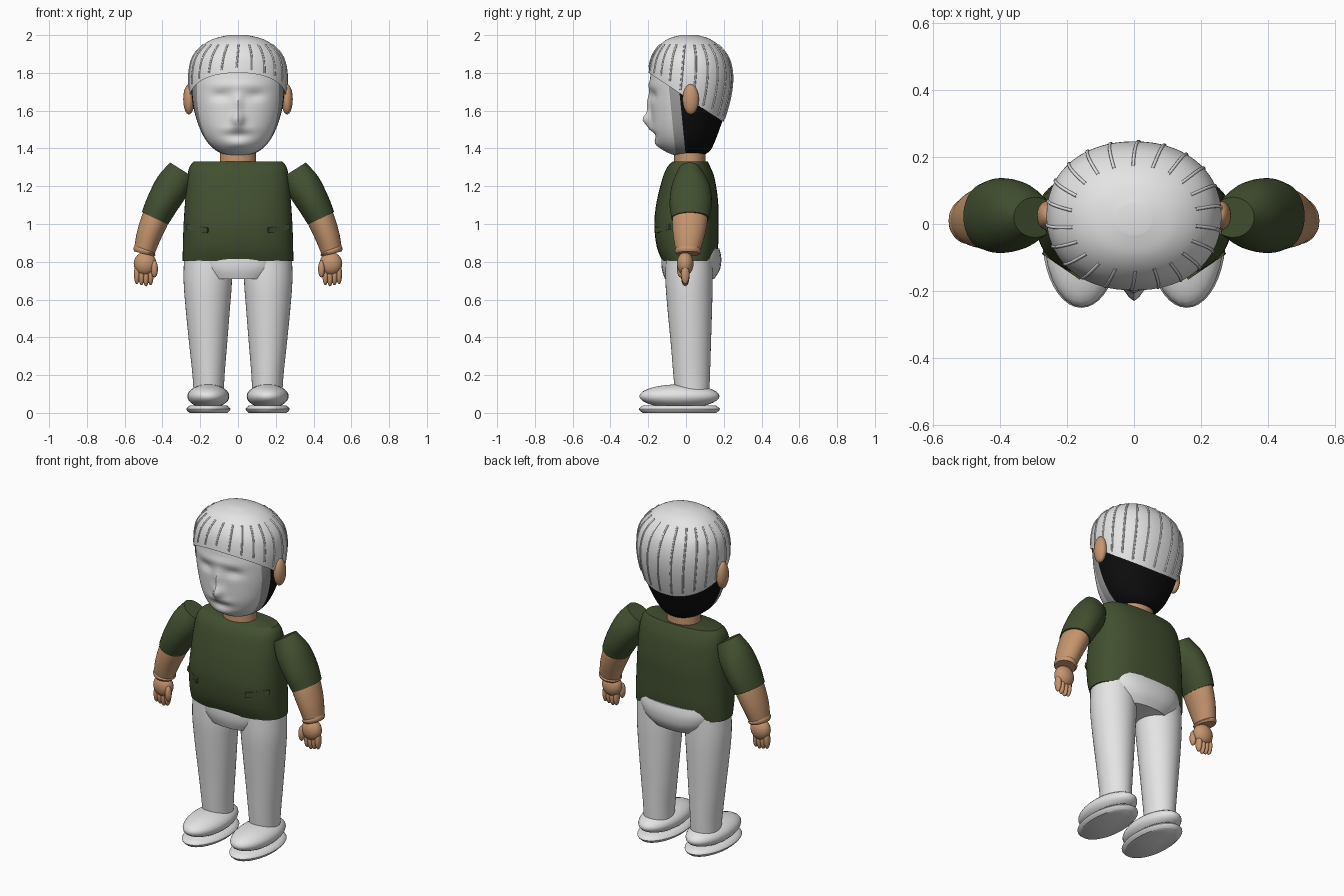
import bpy, bmesh
from math import sin, cos, pi, exp, copysign
from mathutils import Vector, Matrix

if "Cube" in bpy.data.objects:
    bpy.data.objects.remove(bpy.data.objects["Cube"])


def material(name, r, g, b):
    m = bpy.data.materials.new(name)
    m.use_nodes = True
    m.diffuse_color = (r, g, b, 1)
    m.node_tree.nodes["Principled BSDF"].inputs["Base Color"].default_value = (r, g, b, 1)
    return m


WHITE = material("pale grey", 0.78, 0.78, 0.78)
GREY = material("mid grey", 0.36, 0.36, 0.36)
GREEN = material("olive green", 0.055, 0.08, 0.03)
SKIN = material("tan skin", 0.56, 0.30, 0.155)
BLACK = material("black", 0.004, 0.004, 0.004)


def finish(bm, name, *mats, angle=0.75):
    bmesh.ops.recalc_face_normals(bm, faces=bm.faces)
    me = bpy.data.meshes.new(name)
    bm.to_mesh(me)
    bm.free()
    ob = bpy.data.objects.new(name, me)
    bpy.context.collection.objects.link(ob)
    for m in mats:
        me.materials.append(m)
    bpy.ops.object.select_all(action="DESELECT")
    ob.select_set(True)
    bpy.context.view_layer.objects.active = ob
    bpy.ops.object.shade_smooth_by_angle(angle=angle)
    return ob


def refine(sections, sub):
    """Smooth interpolation through (x, y, z, rx, ry) sections."""
    s = [Vector(v) for v in sections]
    out = []
    for i in range(len(s) - 1):
        a, b, c, d = s[max(i - 1, 0)], s[i], s[i + 1], s[min(i + 2, len(s) - 1)]
        for k in range(sub):
            t = k / sub
            out.append(b + (c - a) * (t / 2) + (a * 2 - b * 5 + c * 4 - d) * (t * t / 2)
                       + (b * 3 - a - c * 3 + d) * (t ** 3 / 2))
    return out + [s[-1]]


def ring_point(ring, angle, power, side=Vector((1, 0, 0)), grow=0.0):
    u, v = (copysign(abs(f) ** (2 / power), f) for f in (cos(angle), sin(angle)))
    return Vector(ring[:3]) + side * u * (ring[3] + grow) + Vector((0, v * (ring[4] + grow), 0))


def loft(rings, power=2.0, n=40, tilt=False, grow=0.0):
    bm = bmesh.new()
    loops = []
    for i, r in enumerate(rings):
        side = Vector((1, 0, 0))
        if tilt:
            t = Vector(rings[min(i + 1, len(rings) - 1)][:3]) - Vector(rings[max(i - 1, 0)][:3])
            side = Vector((-t.z, 0, t.x)).normalized()
        loops.append([bm.verts.new(ring_point(r, 2 * pi * k / n, power, side, grow)) for k in range(n)])
    for a, b in zip(loops, loops[1:]):
        for k in range(n):
            bm.faces.new((a[k], a[(k + 1) % n], b[(k + 1) % n], b[k]))
    bm.faces.new(loops[0])
    bm.faces.new(loops[-1])
    return bm


def span(z, rx, front, back):
    """Section given by its half width and its front and back depth."""
    return (0, (front + back) / 2, z, rx, (back - front) / 2)


def ellipsoid(name, centre, radii, mat):
    bm = bmesh.new()
    bmesh.ops.create_uvsphere(bm, u_segments=28, v_segments=16, radius=1,
                              matrix=Matrix.Translation(centre) @ Matrix.Diagonal((*radii, 1)))
    return finish(bm, name, mat)


# Head: skull shape with modelled face
HEAD = refine([span(1.36, .05, -.05, .08), span(1.385, .11, -.11, .125), span(1.43, .16, -.155, .15),
               span(1.5, .2, -.177, .177), span(1.6, .232, -.185, .21), span(1.7, .248, -.19, .232),
               span(1.79, .25, -.188, .235), span(1.87, .232, -.172, .215), span(1.93, .185, -.135, .17),
               span(1.97, .12, -.085, .115), span(1.99, .04, -.02, .05)], 6)
POWER = 2.15
# (depth, x, z, x spread, z spread): nose, bridge, brow, lips, under lip, chin, sockets
FEATURES = [(-.045, 0, 1.55, .03, .035), (-.02, 0, 1.63, .022, .06), (-.008, 0, 1.735, .14, .02),
            (-.012, 0, 1.505, .07, .016), (.01, 0, 1.468, .07, .018), (-.012, 0, 1.42, .06, .025),
            (.016, .09, 1.68, .05, .024), (.016, -.09, 1.68, .05, .024)]
bm = loft(HEAD, POWER, 112)
for v in bm.verts:
    if v.co.y < -.06:
        v.co.y += sum(a * exp(-((v.co.x - x) / sx) ** 2 - ((v.co.z - z) / sz) ** 2)
                      for a, x, z, sx, sz in FEATURES)
# Face mask edges at the sides, black behind
for y in (-.02, -.073):
    bmesh.ops.bisect_plane(bm, geom=bm.verts[:] + bm.edges[:] + bm.faces[:],
                           plane_co=(0, y, 1.55), plane_no=(0, 1, .1))
for f in bm.faces:
    c = f.calc_center_median()
    y = c.y + .1 * (c.z - 1.55)
    f.material_index = 0 if y < -.073 else 1 if y < -.02 else 2
finish(bm, "head", WHITE, GREY, BLACK)

# Hair cap cut along a sloping hairline
GROW, SLOPE, LINE = .01, .66, 1.67
bm = loft(HEAD, POWER, 72, grow=GROW)
for v in bm.verts:
    v.co.z += GROW
bmesh.ops.bisect_plane(bm, geom=bm.verts[:] + bm.edges[:] + bm.faces[:], clear_inner=True,
                       plane_co=(0, 0, LINE), plane_no=(0, SLOPE, 1))
finish(bm, "hair_cap", WHITE)

# Hair strands running down the cap
curve = bpy.data.curves.new("hair_strands", "CURVE")
curve.dimensions = "3D"
curve.bevel_depth = .005
curve.bevel_resolution = 1
curve.materials.append(WHITE)
for k in range(22):
    pts = []
    for r in HEAD:
        p = ring_point(r, 2 * pi * (k + .5) / 22 + (r[2] - 1.9) * .3, POWER, grow=GROW)
        p.z += GROW
        if p.z < 1.95 and p.z + SLOPE * p.y > LINE + .015:
            pts.append(p)
    spline = curve.splines.new("POLY")
    spline.points.add(len(pts) - 1)
    for q, p in zip(spline.points, pts):
        q.co = (*p, 1)
bpy.context.collection.objects.link(bpy.data.objects.new("hair_strands", curve))

# Neck
finish(loft([(0, .02, 1.3, .098, .085), (0, .02, 1.42, .092, .08)]), "neck", SKIN)

# Shirt body and trouser seat
finish(loft(refine([span(.805, .293, -.125, .155), span(.88, .292, -.155, .17), span(1.0, .288, -.168, .172),
                    span(1.12, .28, -.155, .17), span(1.24, .27, -.125, .152), span(1.3, .258, -.1, .13),
                    span(1.33, .235, -.072, .115)], 4), 2.5, 56), "shirt_body", GREEN)
finish(loft(refine([span(.71, .17, -.112, .15), span(.76, .22, -.128, .18), span(.82, .25, -.13, .187),
                    span(.87, .25, -.12, .177)], 3), 2.4), "trouser_seat", WHITE)

for s, label in ((1, "left_"), (-1, "right_")):
    def limb(name, sections, mat, tilt=True):
        rings = refine([(x * s, *rest) for x, *rest in sections], 4)
        finish(loft(rings, tilt=tilt), label + name, mat)

    def ball(name, x, y, z, radii, mat):
        return ellipsoid(label + name, (x * s, y, z), radii, mat)

    # Ear
    ball("ear", .26, .025, 1.66, (.03, .043, .08), SKIN)

    # Arm
    limb("sleeve", [(.295, .02, 1.285, .075, .06), (.345, .025, 1.205, .092, .1),
                    (.4, .025, 1.11, .086, .112), (.44, .023, 1.03, .077, .1)], GREEN)
    limb("forearm", [(.42, .023, 1.07, .072, .092), (.445, .02, 1.01, .072, .093),
                     (.475, .015, .93, .065, .082), (.497, .01, .85, .055, .062)], SKIN)
    limb("wrist_band", [(.488, .01, .868, .054, .062), (.493, .01, .857, .062, .07),
                        (.497, .01, .842, .055, .062)], SKIN)

    # Hand
    ball("palm", .492, -.004, .79, (.06, .044, .062), SKIN)
    for i in range(4):
        ball(f"finger_{i + 1}", .463 + .024 * i, -.004, .722 + .006 * abs(i - 1),
             (.016, .022, .052), SKIN)
    ball("thumb", .442, -.028, .762, (.018, .02, .045), SKIN)

    # Pocket welt
    bm = bmesh.new()
    a, b = Vector((.16 * s, -.16, .965)), Vector((.27 * s, -.085, .985))
    along = (b - a).normalized()
    out = along.cross(Vector((0, 0, 1))).normalized()
    frame = Matrix((along, out, along.cross(out))).transposed().to_4x4()
    bmesh.ops.create_cube(bm, size=1, matrix=Matrix.Translation((a + b) / 2) @ frame
                          @ Matrix.Diagonal(((b - a).length, .012, .028, 1)))
    finish(bm, label + "pocket", GREEN, angle=.5)

    # Leg
    limb("leg", [(.155, .033, .1, .08, .09), (.156, .03, .2, .085, .097), (.158, .026, .36, .1, .106),
                 (.16, .02, .55, .117, .118), (.16, .016, .7, .128, .125),
                 (.16, .016, .84, .125, .122)], WHITE, tilt=False)

    # Shoe and sole
    ball("shoe", .157, -.035, .088, (.111, .212, .063), WHITE)
    limb("sole", [(.157, -.035, 0, .1, .195), (.157, -.035, .02, .117, .215),
                  (.157, -.035, .038, .1, .195)], WHITE, tilt=False)
